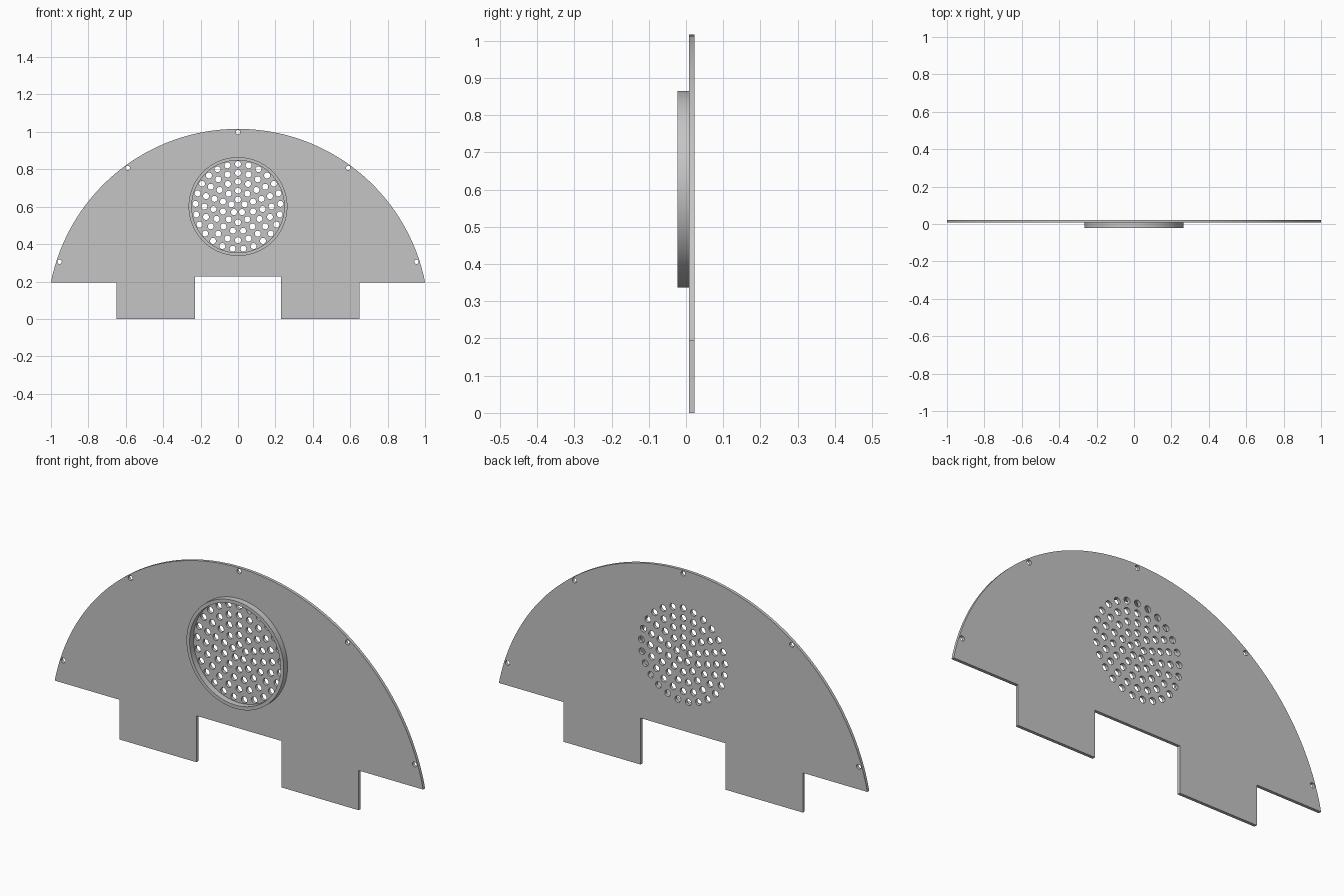
import bpy
import bmesh
from math import sin, cos, pi, asin, radians

cube = bpy.data.objects.get("Cube")
if cube:
    bpy.data.objects.remove(cube, do_unlink=True)

grey = bpy.data.materials.new("light grey")
grey.use_nodes = True
colour = (0.56, 0.56, 0.56, 1)
grey.diffuse_color = colour
grey.node_tree.nodes["Principled BSDF"].inputs["Base Color"].default_value = colour


def circle(cx, cz, r, n):
    return [(cx + r * cos(2 * pi * i / n), cz + r * sin(2 * pi * i / n)) for i in range(n)]


def sheet(name, loops, y_front, y_back):
    """Extrude a flat outline with holes between two depths."""
    curve = bpy.data.curves.new(name, 'CURVE')
    curve.dimensions = '2D'
    curve.fill_mode = 'BOTH'
    curve.extrude = (y_back - y_front) / 2
    for loop in loops:
        spline = curve.splines.new('POLY')
        spline.points.add(len(loop) - 1)
        for point, (x, z) in zip(spline.points, loop):
            point.co = (x, z, 0, 1)
        spline.use_cyclic_u = True
    obj = bpy.data.objects.new(name, curve)
    bpy.context.collection.objects.link(obj)
    bpy.ops.object.select_all(action='DESELECT')
    obj.select_set(True)
    bpy.context.view_layer.objects.active = obj
    obj.rotation_euler.x = pi / 2
    obj.location.y = (y_front + y_back) / 2
    bpy.ops.object.convert(target='MESH')
    obj = bpy.context.object
    obj.name = name
    # Weld caps to walls so the solid is closed
    bm = bmesh.new()
    bm.from_mesh(obj.data)
    bmesh.ops.remove_doubles(bm, verts=bm.verts, dist=1e-5)
    bmesh.ops.recalc_face_normals(bm, faces=bm.faces)
    bm.to_mesh(obj.data)
    bm.free()
    obj.data.materials.clear()
    obj.data.materials.append(grey)
    bpy.ops.object.shade_smooth_by_angle(angle=radians(30))


# Plate outline: arched top, two legs with a notch between them
R, ARC_Z, SHOULDER = 1.02, -0.004, 0.195
start = asin((SHOULDER - ARC_Z) / R)
steps = 96
arch = []
for i in range(steps + 1):
    a = start + (pi - 2 * start) * i / steps
    arch.append((R * cos(a), ARC_Z + R * sin(a)))
right_leg = [(-0.65, SHOULDER), (-0.65, 0), (-0.231, 0), (-0.231, 0.228)]
left_leg = [(-x, z) for x, z in reversed(right_leg)]
loops = [arch + right_leg + left_leg]

# Small fixing holes along the rim
for deg in range(18, 180, 36):
    a = radians(deg)
    loops.append(circle(1.003 * cos(a), ARC_Z + 1.003 * sin(a), 0.012, 16))

# Grille: concentric rings of holes, five more in each ring
GRILLE_Z = 0.601
for ring in range(1, 6):
    count = 5 * ring
    dist = 0.037 + 0.0476 * (ring - 1)
    for i in range(count):
        a = pi / 2 + 2 * pi * i / count
        loops.append(circle(dist * cos(a), GRILLE_Z + dist * sin(a), 0.016, 20))

sheet("arched_plate", loops, 0.0075, 0.0225)

# Raised collar around the grille on the front
sheet("grille_collar", [circle(0, GRILLE_Z, 0.264, 96), circle(0, GRILLE_Z, 0.247, 96)],
      -0.0225, 0.0075)
